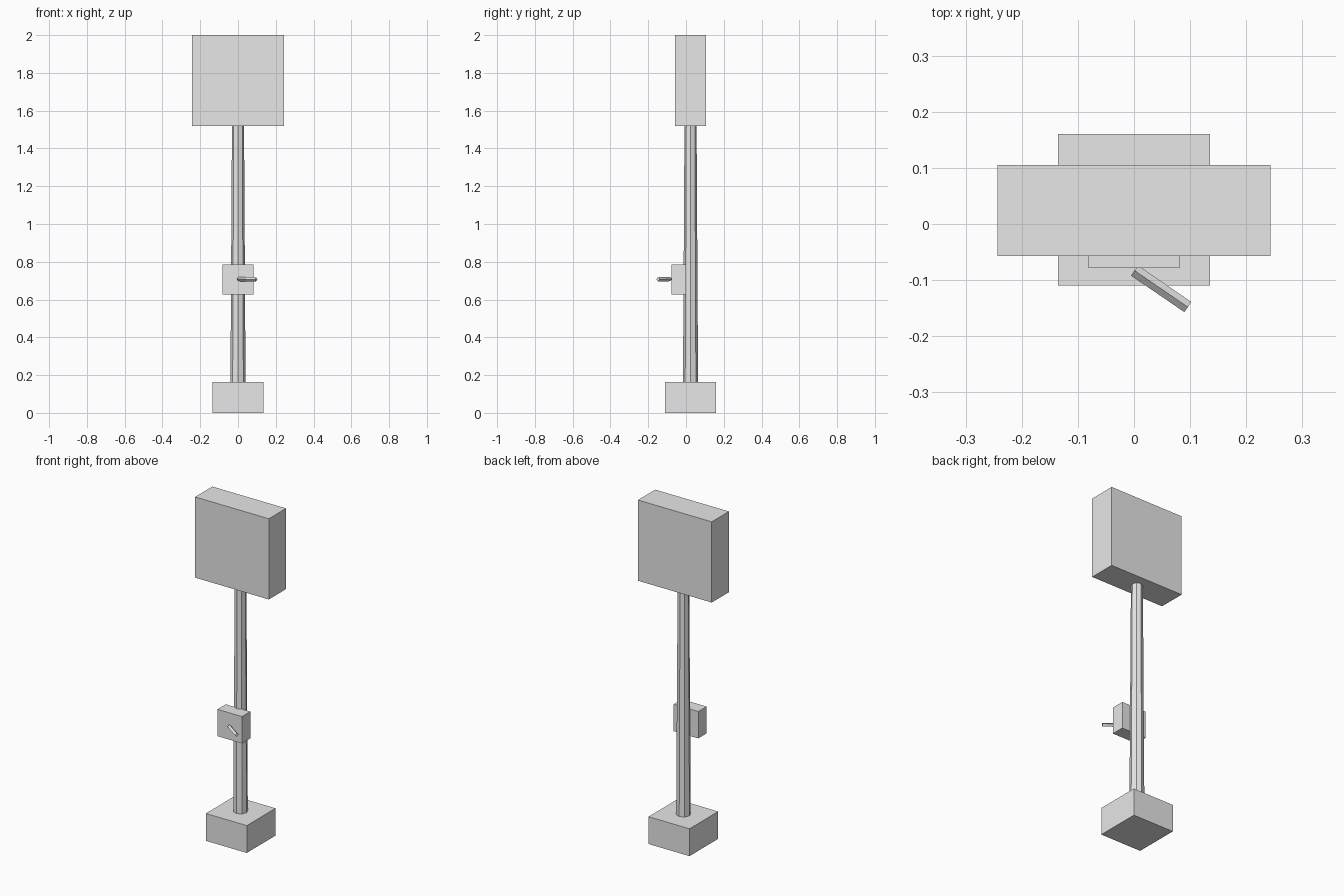
import bpy
from mathutils import Vector

if "Cube" in bpy.data.objects:
    bpy.data.objects.remove(bpy.data.objects["Cube"])

grey = bpy.data.materials.new("plain grey")
grey.diffuse_color = (0.8, 0.8, 0.8, 1)
grey.use_nodes = True
grey.node_tree.nodes["Principled BSDF"].inputs["Base Color"].default_value = grey.diffuse_color


def finish(name):
    ob = bpy.context.object
    ob.name = name
    ob.data.materials.append(grey)
    return ob


def box(name, lo, hi):
    lo, hi = Vector(lo), Vector(hi)
    bpy.ops.mesh.primitive_cube_add(size=1, location=(lo + hi) / 2)
    bpy.context.object.scale = hi - lo
    bpy.ops.object.transform_apply(location=False, rotation=False, scale=True)
    return finish(name)


def rod(name, start, end, sides, r1, r2):
    start, end = Vector(start), Vector(end)
    axis = end - start
    bpy.ops.mesh.primitive_cone_add(vertices=sides, radius1=r1, radius2=r2,
                                    depth=axis.length, location=(start + end) / 2)
    ob = finish(name)
    if axis.x or axis.y:
        ob.rotation_euler = axis.to_track_quat('Z', 'Y').to_euler()
    return ob


# Footing, tapered eight-sided post and sign cabinet
box("base", (-0.135, -0.11, 0), (0.135, 0.16, 0.163))
rod("post", (0, 0.024, 0.16), (0, 0.024, 1.525), 8, 0.04, 0.032)
box("sign_cabinet", (-0.243, -0.057, 1.519), (0.243, 0.105, 2.0))

# Control box on the front of the post, with its square lever
box("control_box", (-0.081, -0.078, 0.626), (0.081, 0.0, 0.786))
rod("lever", (0.001, -0.083, 0.708), (0.096, -0.148, 0.707), 4, 0.011, 0.011)
